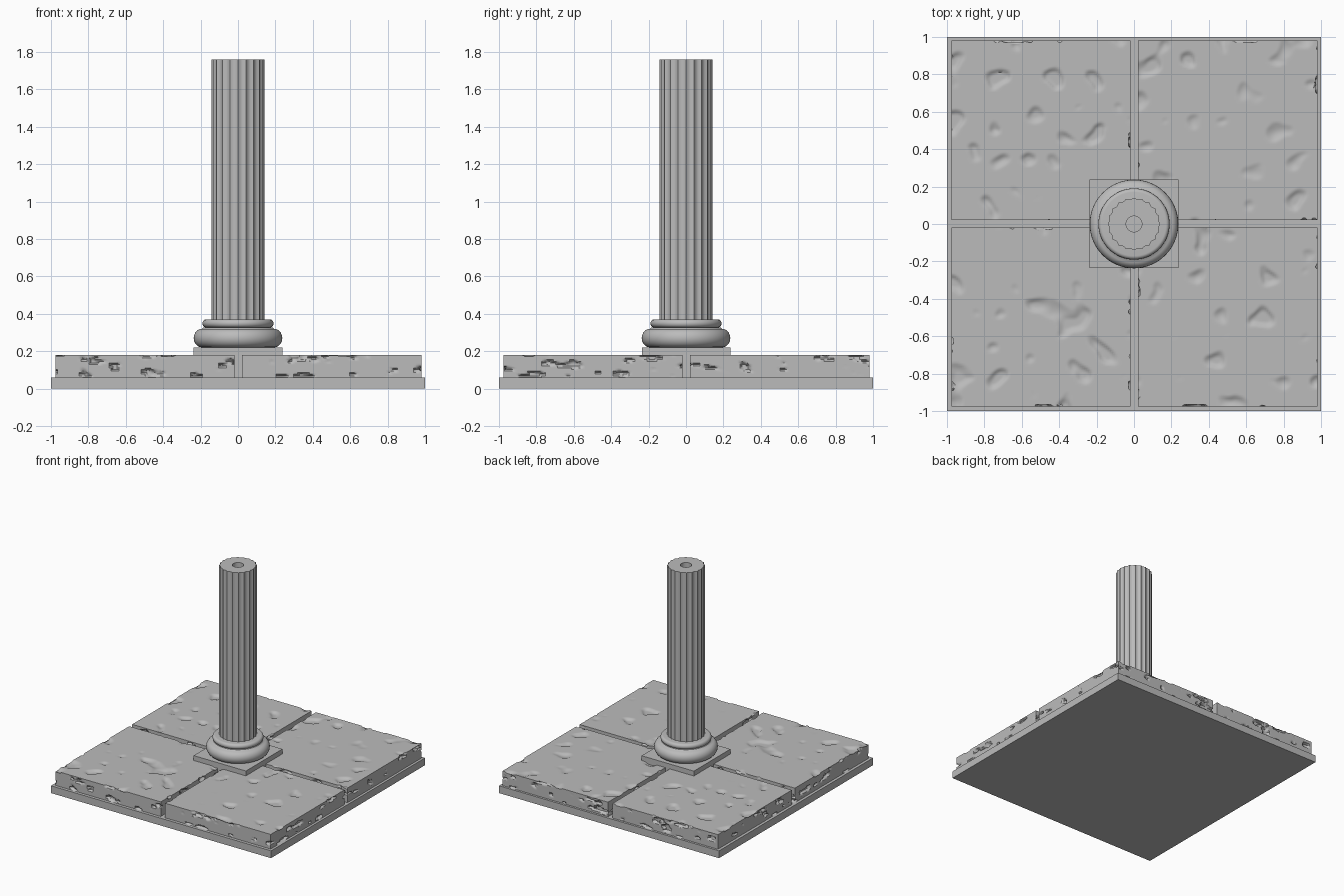
import bpy, bmesh, math
from mathutils import Vector, noise

cube = bpy.data.objects.get("Cube")
if cube:
    bpy.data.objects.remove(cube)

stone = bpy.data.materials.new("grey stone")
stone.use_nodes = True
GREY = (0.5, 0.5, 0.5, 1)
stone.diffuse_color = GREY
stone.node_tree.nodes["Principled BSDF"].inputs["Base Color"].default_value = GREY


def finish(name, bm, angle=None):
    """Turn a bmesh into a stone object, optionally smooth shaded."""
    bmesh.ops.recalc_face_normals(bm, faces=bm.faces)
    mesh = bpy.data.meshes.new(name)
    bm.to_mesh(mesh)
    bm.free()
    mesh.materials.append(stone)
    ob = bpy.data.objects.new(name, mesh)
    bpy.context.collection.objects.link(ob)
    if angle:
        bpy.ops.object.select_all(action="DESELECT")
        ob.select_set(True)
        bpy.context.view_layer.objects.active = ob
        bpy.ops.object.shade_smooth_by_angle(angle=math.radians(angle))
    return ob


def box_bmesh(lo, hi):
    bm = bmesh.new()
    bmesh.ops.create_cube(bm, size=1)
    lo, hi = Vector(lo), Vector(hi)
    for v in bm.verts:
        v.co = (lo + hi) / 2 + v.co * (hi - lo)
    return bm


def skin(bm, rings):
    """Bridge successive closed rings of points with quads."""
    loops = [[bm.verts.new(p) for p in ring] for ring in rings]
    n = len(loops[0])
    for a, b in zip(loops, loops[1:]):
        for i in range(n):
            j = (i + 1) % n
            bm.faces.new((a[i], a[j], b[j], b[i]))
    return loops


# Worn paving tiles: fine grids with noise pits, deeper on the sides
def worn_tile(name, lo, hi, seed):
    bm = box_bmesh(lo, hi)
    upright = [e for e in bm.edges if abs(e.verts[0].co.z - e.verts[1].co.z) > 0.01]
    flat = [e for e in bm.edges if e not in upright]
    bmesh.ops.subdivide_edges(bm, edges=flat, cuts=89, use_grid_fill=True)
    rising = [e for e in bm.edges if abs(e.verts[0].co.z - e.verts[1].co.z) > 0.01]
    bmesh.ops.subdivide_edges(bm, edges=rising, cuts=13, use_grid_fill=True)
    shift = Vector((seed * 7.3, seed * 3.1, seed * 5.7))
    moves = []
    for v in bm.verts:
        p = v.co
        if p.z < lo[2] + 0.001:
            continue
        push = Vector((0, 0, 0))
        # shallow dents on the walking surface
        if p.z > hi[2] - 0.001:
            q = Vector((p.x * 9, p.y * 9, p.z)) + shift
            push.z -= min(0.014, 0.06 * max(0, noise.noise(q) - 0.34))
        # ragged gouges on the upright sides
        q = Vector((p.x * 9, p.y * 9, p.z * 22)) + shift
        n = noise.noise(q) + 0.4 * noise.noise(q * 2.7)
        depth = min(0.02, 0.16 * max(0, n - 0.32))
        for k in (0, 1):
            if p[k] < lo[k] + 0.001:
                push[k] += depth
            elif p[k] > hi[k] - 0.001:
                push[k] -= depth
        moves.append((v, push))
    for v, push in moves:
        v.co += push
    finish(name, bm, 40)


spans = {"left": (0.021, 0.98), "right": (-0.977, -0.019)}
depths = {"front": (-0.975, -0.018), "back": (0.022, 0.982)}
seed = 1
for side, (x0, x1) in spans.items():
    for end, (y0, y1) in depths.items():
        worn_tile(f"{end}_{side}_paving_tile", (x0, y0, 0.06), (x1, y1, 0.18), seed)
        seed += 1

# Ground slab and square plinth
finish("ground_slab", box_bmesh((-1, -1, 0), (1, 1, 0.06)))
finish("plinth", box_bmesh((-0.238, -0.236, 0.06), (0.237, 0.238, 0.22)))


# Moulded column base: two rounded rings with a narrow step between
def half_round(radius, z0, z1, bulge, steps=10):
    mid, half = (z0 + z1) / 2, (z1 - z0) / 2
    return [(radius - bulge + bulge * math.cos(t), mid + half * math.sin(t))
            for t in (math.pi * (i / steps - 0.5) for i in range(steps + 1))]


def circle(r, z, n=64):
    return [(r * math.cos(math.tau * i / n), r * math.sin(math.tau * i / n), z)
            for i in range(n)]


profile = (half_round(0.237, 0.22, 0.32, 0.045) + [(0.185, 0.327)]
           + half_round(0.19, 0.327, 0.37, 0.02))
bm = bmesh.new()
loops = skin(bm, [circle(r, z) for r, z in profile])
bm.faces.new(loops[0])
bm.faces.new(loops[-1])
finish("column_base", bm, 40)

# Fluted shaft with a hollow core
FLUTES, STEPS = 20, 6


def fluted(z):
    ring = []
    for i in range(FLUTES * STEPS):
        a = math.tau * i / (FLUTES * STEPS)
        r = 0.141 - 0.009 * math.sin(math.pi * (i % STEPS) / STEPS)
        ring.append((r * math.cos(a), r * math.sin(a), z))
    return ring


N = FLUTES * STEPS
bm = bmesh.new()
skin(bm, [fluted(0.365), fluted(1.76), circle(0.042, 1.76, N), circle(0.042, 0.365, N)])
finish("fluted_shaft", bm, 25)
